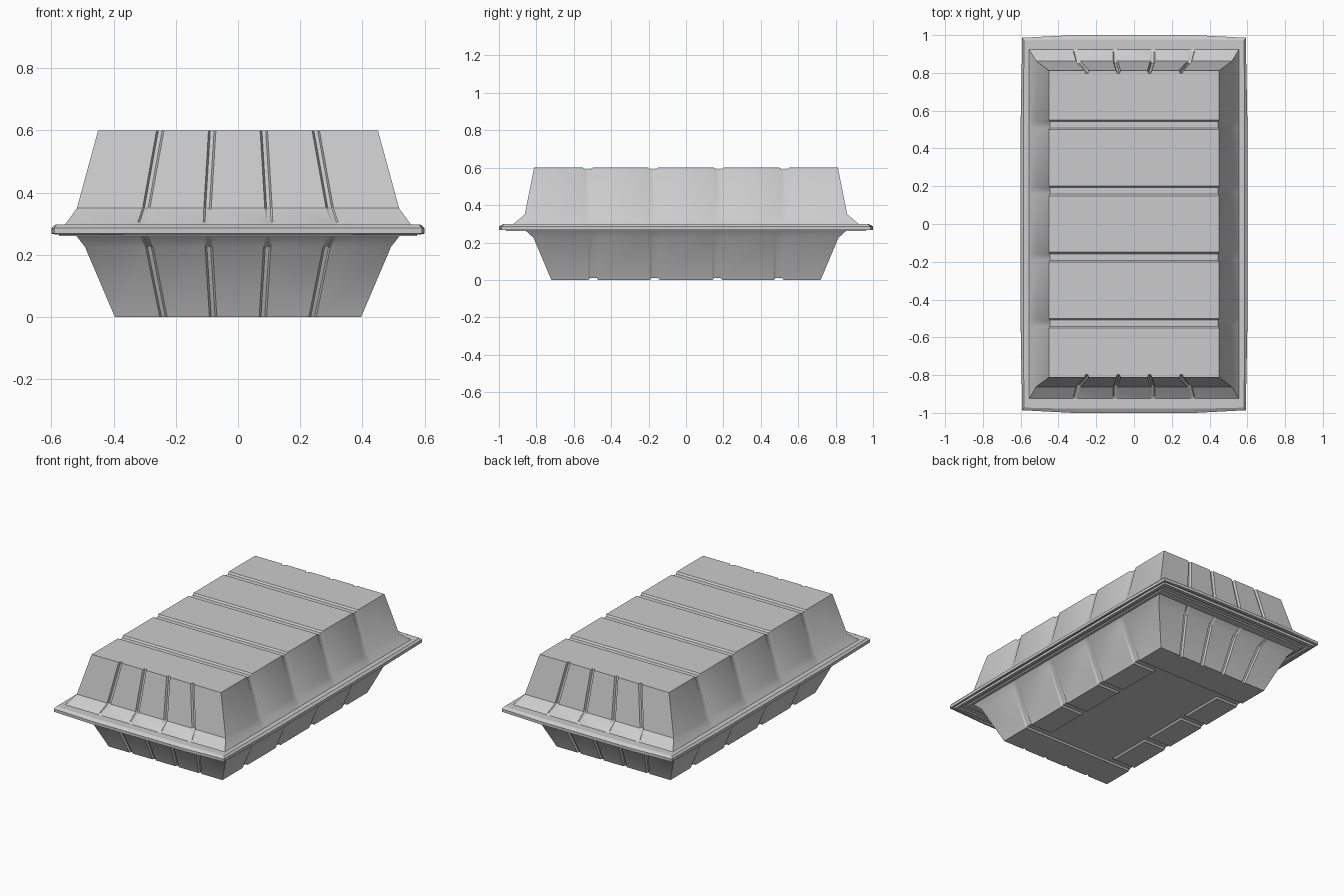
import bpy, bmesh, math

if "Cube" in bpy.data.objects:
    bpy.data.objects.remove(bpy.data.objects["Cube"])


def ring(hx, hy, z, gx, gy, d_end, d_side, dz=0.0, bow=0.0):
    """Rectangle outline with press grooves: gx on the end walls, gy on the long walls.
    Each side has a corner, then four points per groove."""
    def side(length, depth, centres, w_out, w_in, inset, swap):
        pts = [(-length + inset[0], depth - inset[1], z)]
        for c in centres:
            dd = d_side if swap else d_end
            zz = z + (dz if swap else 0)
            pts += [(c - w_out, depth, z), (c - w_in, depth - dd, zz),
                    (c + w_in, depth - dd, zz), (c + w_out, depth, z)]
        return pts
    cx = [-gx[0], -gx[1], gx[1], gx[0]]
    cy = [-gy[0], -gy[1], gy[1], gy[0]]
    end = side(hx, hy, cx, 0.012, 0.006, (bow * 0.6, bow), False)
    lng = side(hy, hx, cy, 0.026, 0.017, (bow, bow * 0.6), True)
    out = [(x, -y, zz) for x, y, zz in end]           # front, left to right
    out += [(x, y, zz) for y, x, zz in lng]           # right, front to back
    out += [(-x, y, zz) for x, y, zz in end]          # back
    out += [(-x, -y, zz) for y, x, zz in lng]         # left
    return out


def shell(name, rings, panel=None):
    """Loft the rings and close the first one with a grooved cap."""
    bm = bmesh.new()
    loops = [[bm.verts.new(p) for p in r] for r in rings]
    n = len(loops[0])
    for a, b in zip(loops, loops[1:]):
        for i in range(n):
            j = (i + 1) % n
            bm.faces.new((a[i], a[j], b[j], b[i]))

    # cap rows run across the width at each groove point
    cap, q = loops[0], 17
    rows = []
    for k in range(16):
        r, l = cap[q + 1 + k], cap[4 * q - 1 - k]
        mid = []
        if panel:
            x_out, x_in, rise = panel
            sunk = 2 <= k <= 13
            for x in (x_out, x_in, -x_in, -x_out):
                z = rise if sunk and abs(x) == x_in else r.co.z
                mid.append(bm.verts.new((x, r.co.y, z)))
        rows.append([r] + mid + [l])
    for a, b in zip(rows, rows[1:]):
        for i in range(len(a) - 1):
            bm.faces.new((a[i], a[i + 1], b[i + 1], b[i]))
    bm.faces.new(cap[0:q + 1] + rows[0] )
    bm.faces.new(cap[2 * q:3 * q + 1] + rows[-1][::-1])

    bmesh.ops.recalc_face_normals(bm, faces=bm.faces)
    me = bpy.data.meshes.new(name)
    bm.to_mesh(me)
    bm.free()
    ob = bpy.data.objects.new(name, me)
    bpy.context.collection.objects.link(ob)
    bpy.ops.object.select_all(action='DESELECT')
    ob.select_set(True)
    bpy.context.view_layer.objects.active = ob
    bpy.ops.object.shade_smooth_by_angle(angle=math.radians(28))
    return ob


# lid: raised top, flared skirt, rim with folded edge
gy = (0.525, 0.175)
low = (0.31, 0.10)
shell("lid", [
    ring(0.45, 0.812, 0.600, (0.25, 0.083), gy, 0.014, 0.004, dz=-0.010),
    ring(0.518, 0.862, 0.350, (0.295, 0.098), gy, 0.012, 0.003),
    ring(0.55, 0.915, 0.306, low, gy, 0.005, 0.001),
    ring(0.556, 0.925, 0.298, low, gy, 0, 0),
    ring(0.586, 0.978, 0.298, low, gy, 0, 0, bow=0.006),
    ring(0.600, 1.000, 0.286, low, gy, 0, 0, bow=0.014),
    ring(0.600, 1.000, 0.268, low, gy, 0, 0, bow=0.014),
    ring(0.590, 0.985, 0.266, low, gy, 0, 0, bow=0.012),
    ring(0.586, 0.978, 0.274, low, gy, 0, 0, bow=0.010),
    ring(0.545, 0.915, 0.274, low, gy, 0, 0),
])

# tray: sunken base panel, tapered walls, rim with a sealing bead
gb = (0.495, 0.167)
shell("tray", [
    ring(0.396, 0.72, 0.000, (0.24, 0.08), gb, 0.014, 0.004, dz=0.010),
    ring(0.492, 0.815, 0.225, (0.285, 0.094), gb, 0.012, 0.003),
    ring(0.520, 0.855, 0.261, (0.30, 0.098), gb, 0, 0),
    ring(0.535, 0.90, 0.261, low, gb, 0, 0),
    ring(0.540, 0.907, 0.267, low, gb, 0, 0),
    ring(0.552, 0.935, 0.267, low, gb, 0, 0),
    ring(0.557, 0.942, 0.261, low, gb, 0, 0),
    ring(0.575, 0.963, 0.261, low, gb, 0, 0),
    ring(0.577, 0.966, 0.274, low, gb, 0, 0),
], panel=(0.245, 0.235, 0.010))
